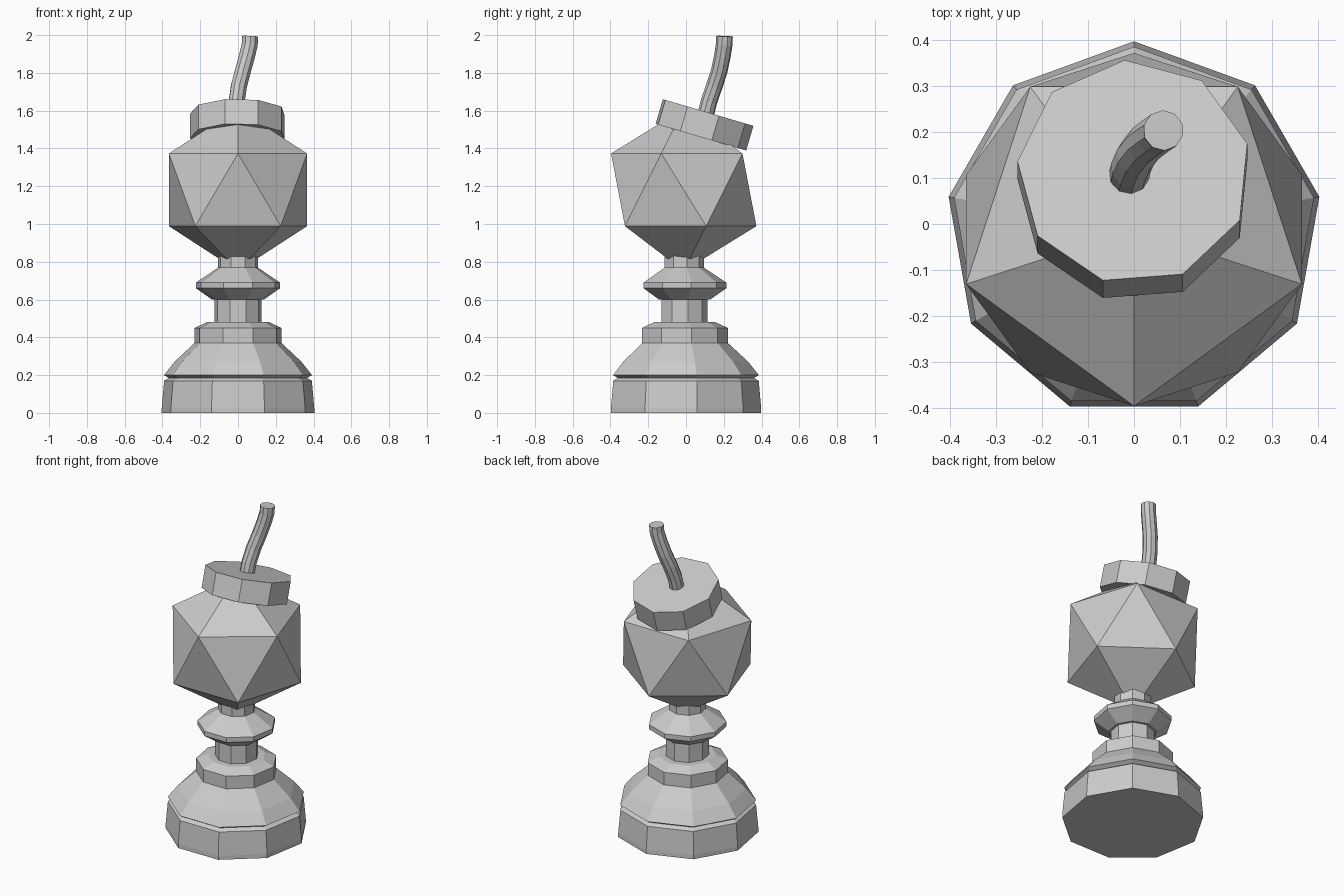
import bpy, bmesh
from math import sin, cos, radians, pi
from mathutils import Matrix

if "Cube" in bpy.data.objects:
    bpy.data.objects.remove(bpy.data.objects["Cube"])

CY = -0.012   # y of the stand's axis
SIDES = 9


def lathe(name, profile, start, matrix):
    """Closed nine-sided turned solid from (radius, height) pairs."""
    bm = bmesh.new()
    rings = []
    for r, z in profile:
        angles = [start + 2 * pi * i / SIDES for i in range(SIDES)]
        rings.append([bm.verts.new((r * cos(a), r * sin(a), z)) for a in angles])
    for low, high in zip(rings, rings[1:]):
        for i in range(SIDES):
            j = (i + 1) % SIDES
            bm.faces.new((low[i], low[j], high[j], high[i]))
    bm.faces.new(rings[0][::-1])
    bm.faces.new(rings[-1])
    bm.transform(matrix)
    mesh = bpy.data.meshes.new(name)
    bm.to_mesh(mesh)
    bm.free()
    obj = bpy.data.objects.new(name, mesh)
    bpy.context.collection.objects.link(obj)
    return obj


# Turned stand: foot, groove, dome, collar, column, disc and neck
stand = [(0.41, 0), (0.41, 0.025), (0.397, 0.17), (0.372, 0.185),
         (0.398, 0.20), (0.34, 0.272), (0.234, 0.37), (0.234, 0.45),
         (0.168, 0.48), (0.126, 0.48), (0.126, 0.60), (0.14, 0.60),
         (0.226, 0.66), (0.226, 0.69), (0.113, 0.765), (0.107, 0.77),
         (0.107, 0.83)]
lathe("stand", stand, pi / 2, Matrix.Translation((0, CY, 0)))

# Faceted body
bpy.ops.mesh.primitive_ico_sphere_add(subdivisions=1, radius=0.43,
                                      location=(0, CY, 1.181),
                                      rotation=(0, 0, -pi / 2))
bpy.context.object.name = "body"

# Tilted cap
tilt = Matrix.Translation((0, 0.094, 1.526)) @ Matrix.Rotation(radians(-16.4), 4, 'X')
lathe("cap", [(0.255, -0.068), (0.255, 0.068)], radians(94.6), tilt)

# Bent fuse
path = [(-0.012, 0.10, 1.56), (-0.007, 0.122, 1.65), (0.005, 0.15, 1.73),
        (0.026, 0.176, 1.81), (0.048, 0.193, 1.89), (0.062, 0.202, 1.95),
        (0.064, 0.204, 1.994)]
curve = bpy.data.curves.new("fuse", 'CURVE')
curve.dimensions = '3D'
curve.bevel_depth = 0.044
curve.bevel_resolution = 3
curve.use_fill_caps = True
spline = curve.splines.new('POLY')
spline.use_smooth = False
spline.points.add(len(path) - 1)
for point, co in zip(spline.points, path):
    point.co = (*co, 1)
bpy.context.collection.objects.link(bpy.data.objects.new("fuse", curve))
